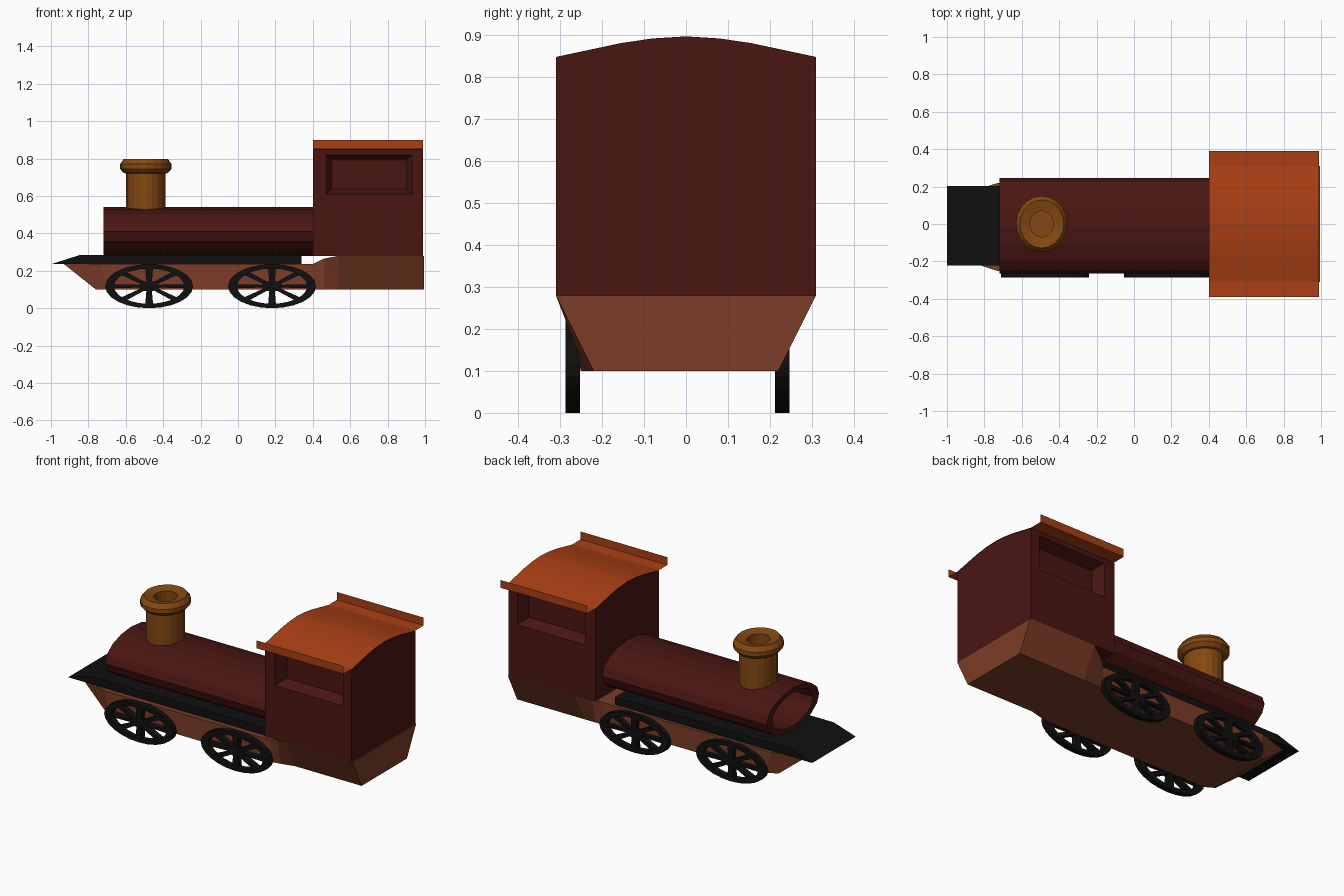
import bpy, bmesh, math

if "Cube" in bpy.data.objects:
    bpy.data.objects.remove(bpy.data.objects["Cube"])

def material(name, rgb):
    m = bpy.data.materials.new(name)
    m.diffuse_color = (*rgb, 1)
    m.use_nodes = True
    m.node_tree.nodes["Principled BSDF"].inputs["Base Color"].default_value = m.diffuse_color
    return m

RED = material("dark_red", (0.068, 0.008, 0.006))
ORANGE = material("orange", (0.40, 0.05, 0.007))
BROWN = material("brown", (0.20, 0.046, 0.02))
BRASS = material("brass", (0.23, 0.065, 0.006))
BLACK = material("black", (0.005, 0.005, 0.005))

def loft(bm, rings, closed=True, caps=True, loop=False):
    """Skin a list of point rings; optionally cap the ends or join last to first."""
    vs = [[bm.verts.new(p) for p in r] for r in rings]
    pairs = list(zip(vs, vs[1:])) + ([(vs[-1], vs[0])] if loop else [])
    for a, b in pairs:
        n = len(a)
        for i in range(n if closed else n - 1):
            j = (i + 1) % n
            bm.faces.new((a[i], a[j], b[j], b[i]))
    if caps and closed and not loop:
        bm.faces.new(vs[0])
        bm.faces.new(vs[-1])

def finish(bm, name, mat):
    bmesh.ops.recalc_face_normals(bm, faces=bm.faces)
    me = bpy.data.meshes.new(name)
    bm.to_mesh(me)
    bm.free()
    me.materials.append(mat)
    ob = bpy.data.objects.new(name, me)
    bpy.context.collection.objects.link(ob)
    return ob

def ellipse(n, a, b):
    return [(a * math.cos(2 * math.pi * i / n), b * math.sin(2 * math.pi * i / n)) for i in range(n)]

# cab: arched profile along x, with a bevelled window recess on each side
arch = [(-0.31, 0.848), (-0.23, 0.865), (-0.155, 0.881), (-0.08, 0.892), (0, 0.897),
        (0.08, 0.892), (0.155, 0.881), (0.23, 0.865), (0.31, 0.848)]
bm = bmesh.new()
profile = [(-0.31, 0.28)] + arch + [(0.31, 0.28)]
loft(bm, [[(x, y, z) for y, z in profile] for x in (0.40, 0.99)])
bmesh.ops.recalc_face_normals(bm, faces=bm.faces)
bm.normal_update()
for f in [f for f in bm.faces if abs(f.normal.y) > 0.99]:
    for x0, x1, z0, z1, y in ((0.47, 0.93, 0.61, 0.82, 0.31), (0.50, 0.90, 0.637, 0.793, 0.24)):
        bmesh.ops.inset_individual(bm, faces=[f], thickness=0.01)
        c = f.calc_center_median()
        for v in f.verts:
            v.co = (x0 if v.co.x < c.x else x1, math.copysign(y, c.y), z0 if v.co.z < c.z else z1)
finish(bm, "cab", RED)

# roof: thin arched sheet with upturned gutters
bm = bmesh.new()
sheet = [(-0.39, 0.90), (-0.39, 0.852)] + [(y, z + 0.003) for y, z in arch] + [(0.39, 0.852), (0.39, 0.90)]
loft(bm, [[(x, y, z) for y, z in sheet] for x in (0.40, 0.99)], closed=False)
finish(bm, "roof", ORANGE)

# chassis: sections (top x, bottom x, top half width, bottom half width, top z, centre y)
bm = bmesh.new()
sections = [(-0.93, -0.76, 0.17, 0.20, 0.235, -0.016), (-0.73, -0.70, 0.235, 0.235, 0.235, -0.016),
            (0.40, 0.40, 0.235, 0.235, 0.235, -0.016), (0.46, 0.46, 0.27, 0.23, 0.265, -0.01),
            (0.54, 0.54, 0.31, 0.22, 0.28, 0), (0.995, 0.995, 0.31, 0.22, 0.28, 0)]
loft(bm, [[(xt, c - yt, zt), (xt, c + yt, zt), (xb, c + yb, 0.10), (xb, c - yb, 0.10)]
          for xt, xb, yt, yb, zt, c in sections])
finish(bm, "chassis", BROWN)

# running plate: wedge-nosed black slab
bm = bmesh.new()
side = [(-1.0, 0.235), (-0.85, 0.283), (0.34, 0.283), (0.34, 0.236)]
loft(bm, [[(x, y, z) for x, z in side] for y in (-0.222, 0.202)])
finish(bm, "running_plate", BLACK)

# boiler: open-fronted elliptical tube
bm = bmesh.new()
loft(bm, [[(x, y * s - 0.01, 0.41 + z * s) for y, z in ellipse(16, 0.255, 0.13)]
          for x, s in ((0.40, 1), (-0.72, 1), (-0.72, 0.78), (0.40, 0.78))], loop=True)
finish(bm, "boiler", RED)

# chimney: lathed column with flared hollow cap
bm = bmesh.new()
cap = [(0.105, 0.48), (0.105, 0.72), (0.12, 0.724), (0.138, 0.745), (0.138, 0.77),
       (0.118, 0.798), (0.064, 0.785), (0.064, 0.70)]
loft(bm, [[(x - 0.493, y, z) for x, y in ellipse(20, r, r * 1.09)] for r, z in cap])
finish(bm, "chimney", BRASS)

# wheels: flattened rims with eight spokes and a hub
RX, RZ = 0.235, 0.1175

def wheel(name, cx, y0, y1):
    bm = bmesh.new()

    def at(u, w, y):
        return (cx + RX * u, y, RZ + RZ * w)
    loft(bm, [[at(u, w, y) for u, w in ellipse(24, r, r)]
              for r, y in ((1, y0), (1, y1), (0.8, y1), (0.8, y0))], loop=True)
    loft(bm, [[at(u, w, y) for u, w in ellipse(16, 0.24, 0.24)] for y in (y0, y1)])
    for k in range(8):
        a = math.pi / 4 * k
        c, s = math.cos(a), math.sin(a)
        loft(bm, [[at(r * c - t * s, r * s + t * c, y)
                   for t, y in ((-h, y0), (h, y0), (h, y1), (-h, y1))]
                  for r, h in ((0.15, 0.06), (0.85, 0.09))])
    finish(bm, name, BLACK)

for end, cx in (("front", -0.475), ("rear", 0.182)):
    wheel(end + "_wheel_near", cx, -0.287, -0.252)
    wheel(end + "_wheel_far", cx, 0.212, 0.247)
